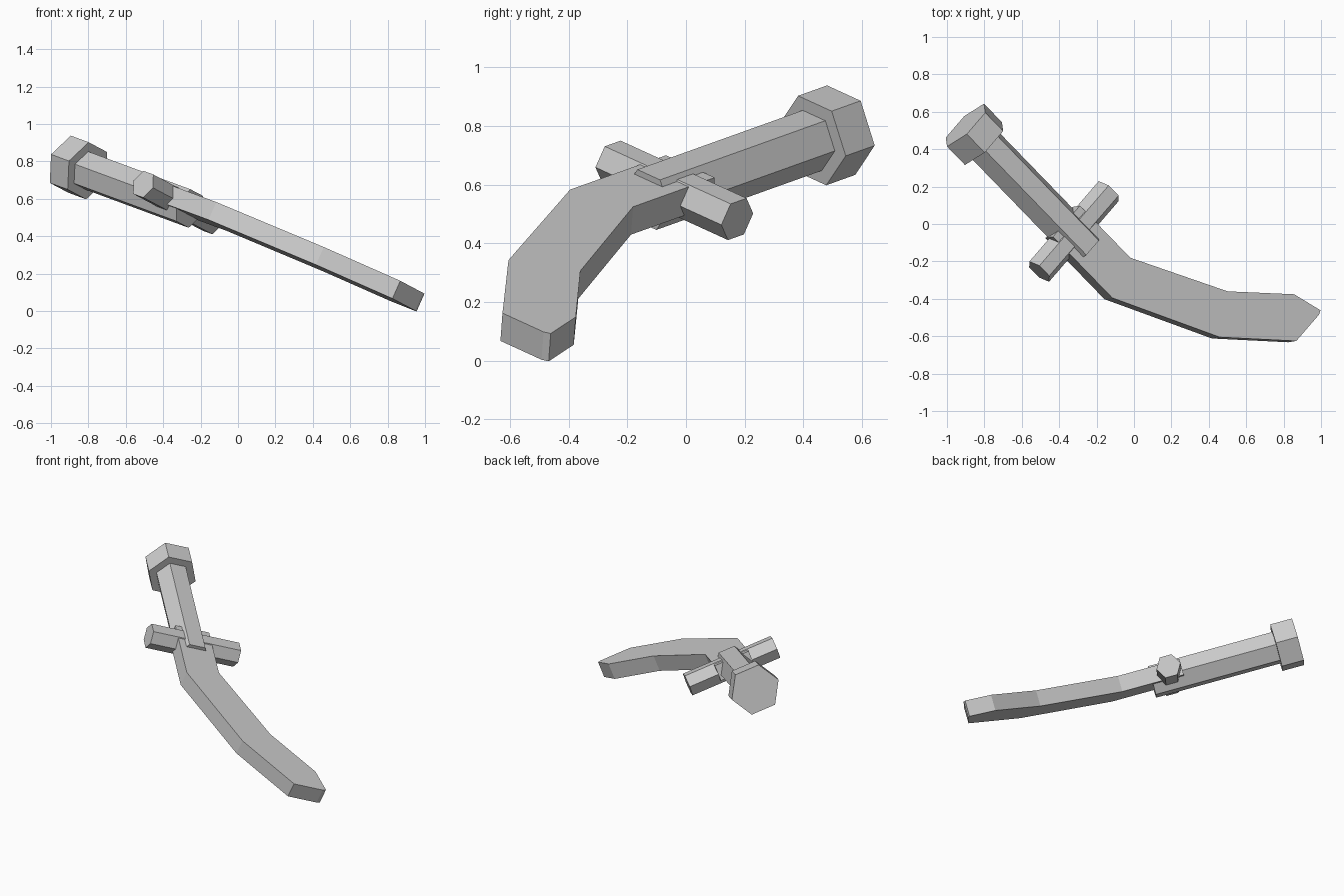
import bpy, bmesh, math
from mathutils import Matrix, Vector

cube = bpy.data.objects.get("Cube")
if cube:
    bpy.data.objects.remove(cube, do_unlink=True)

grey = bpy.data.materials.new("plain grey")
grey.use_nodes = True
colour = (0.6, 0.6, 0.6, 1)
grey.diffuse_color = colour
grey.node_tree.nodes["Principled BSDF"].inputs["Base Color"].default_value = colour

# Tilted frame of the sword: length towards the tip, side along the guard, normal to the blade
side = Vector((0.617, 0.715, -0.327)).normalized()
normal = Vector((0.40, 0.06, 0.915))
normal = (normal - side * normal.dot(side)).normalized()
length = side.cross(normal)
frame = Matrix((length, side, normal)).transposed().to_4x4()
frame.translation = (-0.805, 0.43, 0.75)


def prism(name, outline, push):
    """Extrude a closed outline along a vector, in the sword's frame."""
    bm = bmesh.new()
    base = bm.faces.new([bm.verts.new(p) for p in outline])
    top = bmesh.ops.extrude_face_region(bm, geom=[base], use_keep_orig=True)["geom"]
    verts = [v for v in top if isinstance(v, bmesh.types.BMVert)]
    bmesh.ops.translate(bm, verts=verts, vec=push)
    bmesh.ops.recalc_face_normals(bm, faces=bm.faces)
    mesh = bpy.data.meshes.new(name)
    bm.to_mesh(mesh)
    bm.free()
    mesh.transform(frame)
    mesh.materials.append(grey)
    bpy.context.collection.objects.link(bpy.data.objects.new(name, mesh))


def hexagon(radius):
    angles = [i * math.pi / 3 for i in range(6)]
    return [(radius * math.cos(a), radius * math.sin(a)) for a in angles]


# Handle: hexagonal pommel and grip
prism("pommel", [(0, a, b) for a, b in hexagon(0.16)], (-0.142, 0, 0))
prism("grip", [(-0.02, a, b) for a, b in hexagon(0.108)], (0.83, 0, 0))

# Guard: hexagonal bar across the grip
prism("guard", [(0.695 + a, -0.282, 0.01 + b) for a, b in hexagon(0.078)], (0, 0.6, 0))

# Curved blade: one flat outline given thickness
blade = [(0.61, -0.11), (1.08, -0.11), (1.673, 0.173), (2.008, 0.47), (2.008, 0.666),
         (1.998, 0.69), (1.83, 0.646), (1.54, 0.386), (1.01, 0.122), (0.61, 0.122)]
prism("blade", [(x, y, 0.072) for x, y in blade], (0, 0, -0.104))
